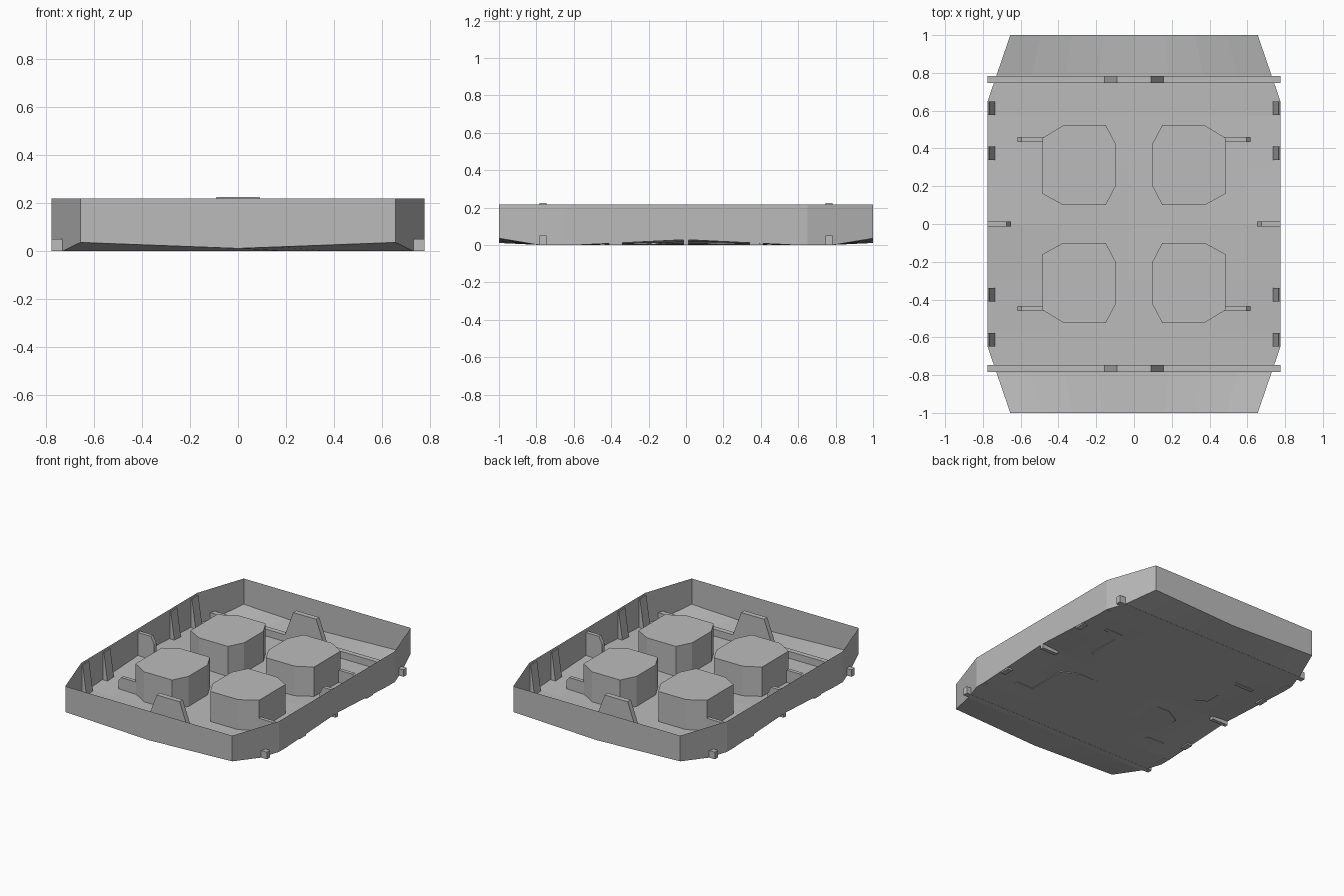
import bpy, bmesh
from mathutils import Vector

if "Cube" in bpy.data.objects:
    bpy.data.objects.remove(bpy.data.objects["Cube"], do_unlink=True)

grey = bpy.data.materials.new("plain grey")
grey.use_nodes = True
COLOUR = (0.5, 0.5, 0.5, 1)
grey.diffuse_color = COLOUR
grey.node_tree.nodes["Principled BSDF"].inputs["Base Color"].default_value = COLOUR

RIM = 0.218


def finish(name, bm, closed=True):
    if closed:
        bmesh.ops.recalc_face_normals(bm, faces=bm.faces)
    mesh = bpy.data.meshes.new(name)
    bm.to_mesh(mesh)
    bm.free()
    mesh.materials.append(grey)
    obj = bpy.data.objects.new(name, mesh)
    bpy.context.collection.objects.link(obj)
    return obj


def prism(name, profile, place, lo, hi):
    """Extrude a flat profile; place(u, v, depth) gives the 3D point."""
    bm = bmesh.new()
    face = bm.faces.new([bm.verts.new(place(u, v, lo)) for u, v in profile])
    push = Vector(place(0, 0, hi)) - Vector(place(0, 0, lo))
    ext = bmesh.ops.extrude_face_region(bm, geom=[face], use_keep_orig=True)
    moved = [e for e in ext["geom"] if isinstance(e, bmesh.types.BMVert)]
    bmesh.ops.translate(bm, verts=moved, vec=push)
    return finish(name, bm)


def across(u, v, d):    # profile in x and z, thickness along y
    return (u, d, v)


def upright(u, v, d):   # profile in x and y, height along z
    return (u, v, d)


def half_width(y):
    return 0.775 - max(0, abs(y) - 0.65) * 0.12 / 0.35


def floor_height(x, y):
    side = 0.028 * max(0, 1 - abs(y) / 0.57) * (abs(x) / 0.775) ** 2
    end = max(0, abs(y) - 0.79) / 0.21 * (0.01 + 0.025 * abs(x) / 0.655)
    return 0.001 + side + end


# Tray: gently curved floor sheet with thin upright walls on its edge
half = [0, 0.3, 0.57, 0.65, 0.79, 1]
rows = [-y for y in reversed(half[1:])] + half
cols = [i / 4 for i in range(-4, 5)]
bm = bmesh.new()
grid = []
for y in rows:
    xs = [c * half_width(y) for c in cols]
    grid.append([bm.verts.new((x, y, floor_height(x, y))) for x in xs])
for a, b in zip(grid, grid[1:]):
    for i in range(len(cols) - 1):
        bm.faces.new((a[i], a[i + 1], b[i + 1], b[i]))
rim_edges = [e for e in bm.edges if e.is_boundary]
ext = bmesh.ops.extrude_edge_only(bm, edges=rim_edges)
for v in ext["geom"]:
    if isinstance(v, bmesh.types.BMVert):
        v.co.z = RIM
bmesh.ops.recalc_face_normals(bm, faces=bm.faces)
finish("tray", bm, closed=False)

# Chamfered block outline, one quadrant
BLOCK = [(0.15, 0.1), (0.375, 0.1), (0.485, 0.16), (0.485, 0.455),
         (0.37, 0.525), (0.15, 0.525), (0.095, 0.42), (0.095, 0.205)]

for sy, end in ((-1, "front"), (1, "back")):
    # Cross bar with its trapezoid fin
    y0, y1 = sy * 0.765 - 0.018, sy * 0.765 + 0.018
    prism(end + "_cross_bar", [(-0.775, 0), (0.775, 0), (0.775, 0.05), (-0.775, 0.05)],
          across, y0, y1)
    prism(end + "_fin", [(-0.155, 0.05), (0.155, 0.05), (0.09, 0.225), (-0.09, 0.225)],
          across, y0, y1)
    for sx, side in ((1, "left"), (-1, "right")):
        tag = end + "_" + side
        prism(tag + "_block", [(sx * x, sy * y) for x, y in BLOCK], upright, 0.003, 0.216)
        # Low gusset on the outer side of the block
        gusset = [(0.48, 0), (0.617, 0), (0.617, 0.065), (0.595, 0.09), (0.48, 0.09)]
        prism(tag + "_gusset", [(sx * x, z) for x, z in gusset],
              across, sy * 0.447 - 0.013, sy * 0.447 + 0.013)
        # Sloped wall ribs
        rib = [(0.772, 0), (0.735, 0), (0.765, 0.205), (0.772, 0.205)]
        for name, y in (("_inner_rib", 0.375), ("_outer_rib", 0.612)):
            prism(tag + name, [(sx * x, z) for x, z in rib],
                  across, sy * y - 0.036, sy * y + 0.036)

# Tabs at the middle of each long wall
TAB = [(0.775, 0), (0.65, 0), (0.65, 0.14), (0.675, 0.19), (0.775, 0.19)]
for sx, side in ((1, "left"), (-1, "right")):
    prism(side + "_middle_tab", [(sx * x, z) for x, z in TAB], across, -0.013, 0.013)
